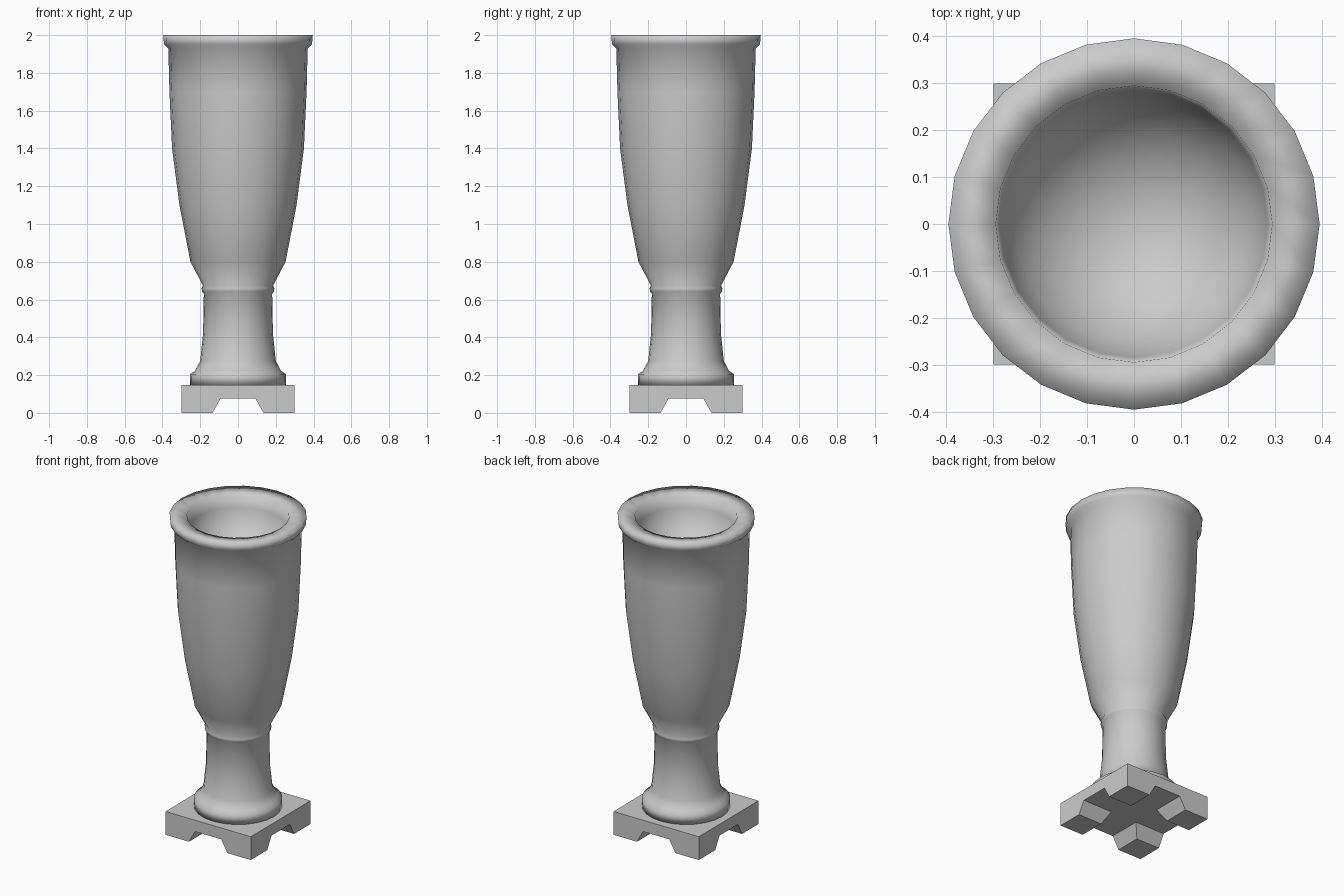
import bpy
import bmesh
import math

if "Cube" in bpy.data.objects:
    bpy.data.objects.remove(bpy.data.objects["Cube"], do_unlink=True)

SIDES = 24

stone = bpy.data.materials.new("grey stone")
stone.use_nodes = True
grey = (0.6, 0.6, 0.6, 1)
stone.diffuse_color = grey
stone.node_tree.nodes["Principled BSDF"].inputs["Base Color"].default_value = grey


def add_object(name, bm):
    bmesh.ops.recalc_face_normals(bm, faces=bm.faces)
    mesh = bpy.data.meshes.new(name)
    bm.to_mesh(mesh)
    bm.free()
    mesh.materials.append(stone)
    obj = bpy.data.objects.new(name, mesh)
    bpy.context.collection.objects.link(obj)
    return obj


def lathe(name, profile):
    """Turn a (radius, height) profile around the z axis."""
    bm = bmesh.new()
    verts = [bm.verts.new((r, 0, z)) for r, z in profile]
    edges = [bm.edges.new(pair) for pair in zip(verts, verts[1:])]
    bmesh.ops.spin(bm, geom=verts + edges, cent=(0, 0, 0), axis=(0, 0, 1),
                   angle=math.tau, steps=SIDES)
    bmesh.ops.remove_doubles(bm, verts=bm.verts, dist=0.0005)
    obj = add_object(name, bm)
    obj.data.polygons.foreach_set("use_smooth", [True] * len(obj.data.polygons))
    return obj


def prism(name, outline, half_length, turn):
    """Extrude an (x, z) outline along y, then turn it about z."""
    bm = bmesh.new()
    face = bm.faces.new([bm.verts.new((x, -half_length, z)) for x, z in outline])
    new = bmesh.ops.extrude_face_region(bm, geom=[face])["geom"]
    moved = [v for v in new if isinstance(v, bmesh.types.BMVert)]
    bmesh.ops.translate(bm, verts=moved, vec=(0, 2 * half_length, 0))
    obj = add_object(name, bm)
    obj.rotation_euler.z = turn
    return obj


# Urn: foot ring, neck, collar, tall body and rolled rim
outside = [
    (0, 0.148), (0.253, 0.148), (0.255, 0.205), (0.228, 0.222),
    (0.2, 0.275), (0.185, 0.42), (0.181, 0.63),
    (0.19, 0.642), (0.193, 0.66), (0.186, 0.675),
    (0.252, 0.8), (0.31, 1.1), (0.349, 1.4), (0.363, 1.7),
    (0.369, 1.93), (0.392, 1.952), (0.396, 2.0),
]
# Rounded bowl inside the rim
R, TOP, DEPTH = 0.295, 1.99, 0.3
bowl = [(R * math.cos(a), TOP - DEPTH * math.sin(a))
        for a in (math.radians(15 * i) for i in range(7))]
lathe("urn_body", outside + bowl)

# Plinth: square slab with a tapered channel cut each way, leaving four feet
HALF, HEIGHT = 0.3, 0.148
plinth = prism("plinth", [(-HALF, 0), (HALF, 0), (HALF, HEIGHT), (-HALF, HEIGHT)],
               HALF, 0)
channel = [(-0.163, -0.05), (0.163, -0.05), (0.092, 0.076), (-0.092, 0.076)]
for i in range(2):
    cutter = prism("channel_cutter", channel, 0.5, i * math.pi / 2)
    cutter.hide_render = True
    cut = plinth.modifiers.new("channel", "BOOLEAN")
    cut.operation = "DIFFERENCE"
    cut.solver = "EXACT"
    cut.object = cutter
    bpy.context.view_layer.update()
    bpy.context.view_layer.objects.active = plinth
    bpy.ops.object.modifier_apply(modifier=cut.name)
    bpy.data.objects.remove(cutter, do_unlink=True)
